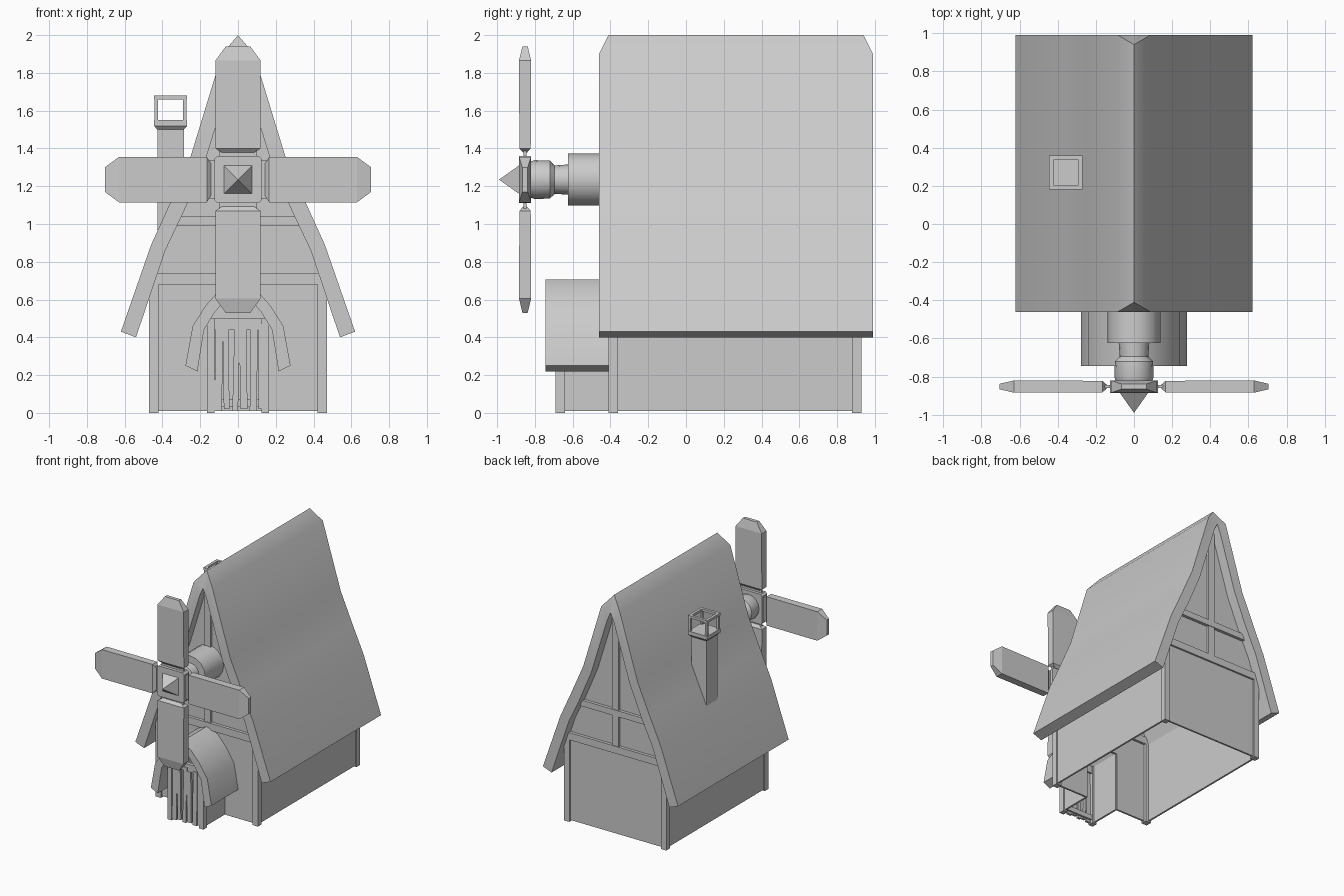
import bpy, bmesh, math
from mathutils import Matrix

if "Cube" in bpy.data.objects:
    bpy.data.objects.remove(bpy.data.objects["Cube"])


def finish(name, bm, smooth=None):
    bmesh.ops.recalc_face_normals(bm, faces=bm.faces[:])
    me = bpy.data.meshes.new(name)
    bm.to_mesh(me)
    bm.free()
    ob = bpy.data.objects.new(name, me)
    bpy.context.collection.objects.link(ob)
    if smooth:
        bpy.context.view_layer.objects.active = ob
        ob.select_set(True)
        bpy.ops.object.shade_smooth_by_angle(angle=math.radians(smooth))
        ob.select_set(False)
    return ob


def box(name, x0, x1, y0, y1, z0, z1, lean=0):
    bm = bmesh.new()
    bmesh.ops.create_cube(bm, size=1)
    for v in bm.verts:
        top = v.co.z > 0
        v.co = (((x0 + x1) / 2 + v.co.x * (x1 - x0)) + (lean if top else 0),
                (y0 + y1) / 2 + v.co.y * (y1 - y0), z1 if top else z0)
    return finish(name, bm)


def loft(name, rings, smooth=None, matrix=None):
    """Skin closed rings of equal length and cap both ends."""
    bm = bmesh.new()
    vs = [[bm.verts.new(p) for p in r] for r in rings]
    n = len(vs[0])
    for a, b in zip(vs, vs[1:]):
        for i in range(n):
            bm.faces.new((a[i], a[(i + 1) % n], b[(i + 1) % n], b[i]))
    bm.faces.new(vs[0])
    bm.faces.new(vs[-1])
    if matrix:
        bm.transform(matrix)
    return finish(name, bm, smooth)


def roof(name, outer, inner, y0, y1, clip=0):
    """Thick roof from right-half profiles (apex first), mirrored, ridge ends clipped."""
    def full(h):
        return [(-x, z) for x, z in h[:0:-1]] + h
    o, i = full(outer), full(inner)
    bm = bmesh.new()

    def row(pts, y, c):
        return [bm.verts.new((x, y + (c if x == 0 else 0), z)) for x, z in pts]
    of, ob_ = row(o, y0, clip), row(o, y1, -clip)
    nf, nb = row(i, y0, 0), row(i, y1, 0)
    for k in range(len(o) - 1):
        for a, b in ((of, ob_), (nf, nb), (of, nf), (ob_, nb)):
            bm.faces.new((a[k], a[k + 1], b[k + 1], b[k]))
    for k in (0, -1):
        bm.faces.new((of[k], ob_[k], nb[k], nf[k]))
    return finish(name, bm, 28)


# Main roof
outer = [(0, 2.0), (0.085, 1.9), (0.25, 1.36), (0.36, 1.11), (0.46, 0.89), (0.62, 0.43)]
inner = [(0, 1.87), (0.03, 1.8), (0.175, 1.33), (0.285, 1.07), (0.385, 0.86), (0.54, 0.40)]
roof("main_roof", outer, inner, -0.46, 0.99, 0.05)

# Gable walls and their timbers, front and back
for side, yw, yb0, yb1 in (("front", -0.385, -0.41, -0.36), ("back", 0.895, 0.88, 0.93)):
    pts = [(0, 1.9)] + [(x + 0.02, z) for x, z in inner[1:5]] + [(0.445, 0.7)]
    prof = [(-x, z) for x, z in pts[:0:-1]] + pts
    loft(side + "_gable", [[(x, yw + d, z) for x, z in prof] for d in (0, 0.01)])
    for nm, z0, z1, w0, w1 in (("tie_beam", 0.68, 0.74, 0.455, 0.435),
                               ("collar_beam", 0.99, 1.04, 0.335, 0.31)):
        loft(f"{side}_{nm}", [[(-w0, y, z0), (w0, y, z0), (w1, y, z1), (-w1, y, z1)]
                              for y in (yb0, yb1)])
    box(side + "_king_post", -0.03, 0.03, yb0 + 0.005, yb1 - 0.005, 0.74, 1.85)

# Lower walls (open underneath) with a doorway at the front
box("back_wall", -0.46, 0.46, 0.9, 0.915, 0.01, 0.7)
box("front_wall_lintel", -0.15, 0.15, -0.395, -0.38, 0.5, 0.7)
for s, side in ((-1, "left"), (1, "right")):
    a, b = sorted((s * 0.15, s * 0.46))
    box(side + "_front_wall", a, b, -0.395, -0.38, 0.01, 0.7)
    a, b = sorted((s * 0.445, s * 0.46))
    box(side + "_wall", a, b, -0.39, 0.91, 0.01, 0.69)
    a, b = sorted((s * 0.42, s * 0.47))
    for y in (-0.41, 0.88):
        box(side + "_corner_post", a, b, y, y + 0.05, 0, 0.7)
    # Porch side walls and posts
    a, b = sorted((s * 0.14, s * 0.155))
    box(side + "_porch_wall", a, b, -0.67, -0.385, 0.01, 0.5)
    a, b = sorted((s * 0.125, s * 0.165))
    box(side + "_porch_post", a, b, -0.69, -0.64, 0, 0.5)

# Porch roof
roof("porch_roof",
     [(0, 0.705), (0.09, 0.66), (0.17, 0.57), (0.24, 0.46), (0.278, 0.25)],
     [(0, 0.645), (0.06, 0.61), (0.125, 0.53), (0.18, 0.44), (0.215, 0.22)], -0.745, -0.38)

# Porch gate of uneven planks
box("gate_top_rail", -0.13, 0.13, -0.68, -0.65, 0.44, 0.5)
box("gate_bottom_rail", -0.13, 0.13, -0.67, -0.65, 0.03, 0.07)
planks = [(-0.125, -0.085, 0.005), (-0.075, -0.045, -0.006), (-0.03, 0.0, 0.012),
          (0.012, 0.05, -0.005), (0.062, 0.1, 0.004), (0.108, 0.13, 0)]
for k, (a, b, lean) in enumerate(planks):
    box("gate_plank", a, b, -0.685, -0.665, 0.01 + 0.01 * (k % 2), 0.44 + 0.015 * (k % 3), lean)

# Chimney: shaft, flared collar, open lantern top
cx, cy = -0.357, 0.27


def sq(h, z):
    return [(cx + a * h, cy + b * h, z) for a, b in ((-1, -1), (1, -1), (1, 1), (-1, 1))]


loft("chimney", [sq(0.07, 0.93), sq(0.07, 1.5), sq(0.088, 1.52), sq(0.088, 1.55)])
for a in (-1, 1):
    for b in (-1, 1):
        px, py = cx + a * 0.075, cy + b * 0.075
        box("chimney_top_post", px - 0.009, px + 0.009, py - 0.009, py + 0.009, 1.55, 1.66)
    box("chimney_rim_side", cx + a * 0.077 - 0.011, cx + a * 0.077 + 0.011,
        cy - 0.088, cy + 0.088, 1.66, 1.68)
    box("chimney_rim_end", cx - 0.066, cx + 0.066,
        cy + a * 0.077 - 0.011, cy + a * 0.077 + 0.011, 1.66, 1.68)

# Windmill shaft, turned about the y axis
HZ = 1.235


def circle(r, y, n=16):
    return [(r * math.cos(2 * math.pi * k / n), y, HZ + r * math.sin(2 * math.pi * k / n))
            for k in range(n)]


loft("windmill_shaft", [circle(r, y) for r, y in (
    (0.138, -0.37), (0.138, -0.625), (0.08, -0.625), (0.075, -0.695),
    (0.1, -0.72), (0.103, -0.8), (0.095, -0.825))], 35)


# Hub block and pointed cap
def plate(h, y, c):
    return [(x, y, HZ + z) for x, z in ((-h, -h + c), (-h + c, -h), (h - c, -h), (h, -h + c),
                                        (h, h - c), (h - c, h), (-h + c, h), (-h, h - c))]


loft("hub", [plate(0.125, -0.82, 0.015), plate(0.125, -0.885, 0.015)])
bm = bmesh.new()
b = [bm.verts.new((x * 0.075, -0.884, HZ + z * 0.075))
     for x, z in ((-1, -1), (1, -1), (1, 1), (-1, 1))]
tip = bm.verts.new((0, -0.99, HZ))
bm.faces.new(b)
for k in range(4):
    bm.faces.new((b[k], b[(k + 1) % 4], tip))
finish("hub_cap", bm)

# Four sails with tapered ends and thin stems
sections = [(0.143, 0.085, 0.01), (0.165, 0.12, 0.03), (0.63, 0.12, 0.032), (0.705, 0.065, 0.014)]
for k in range(4):
    m = Matrix.Translation((0, -0.852, HZ)) @ Matrix.Rotation(k * math.pi / 2, 4, 'Y')
    loft("sail", [[(-w, -t, r), (w, -t, r), (w, t, r), (-w, t, r)] for r, w, t in sections],
         None, m)
    loft("sail_stem", [[(-0.1, -0.008, r), (0.1, -0.008, r), (0.1, 0.008, r), (-0.1, 0.008, r)]
                       for r in (0.11, 0.16)], None, m)
